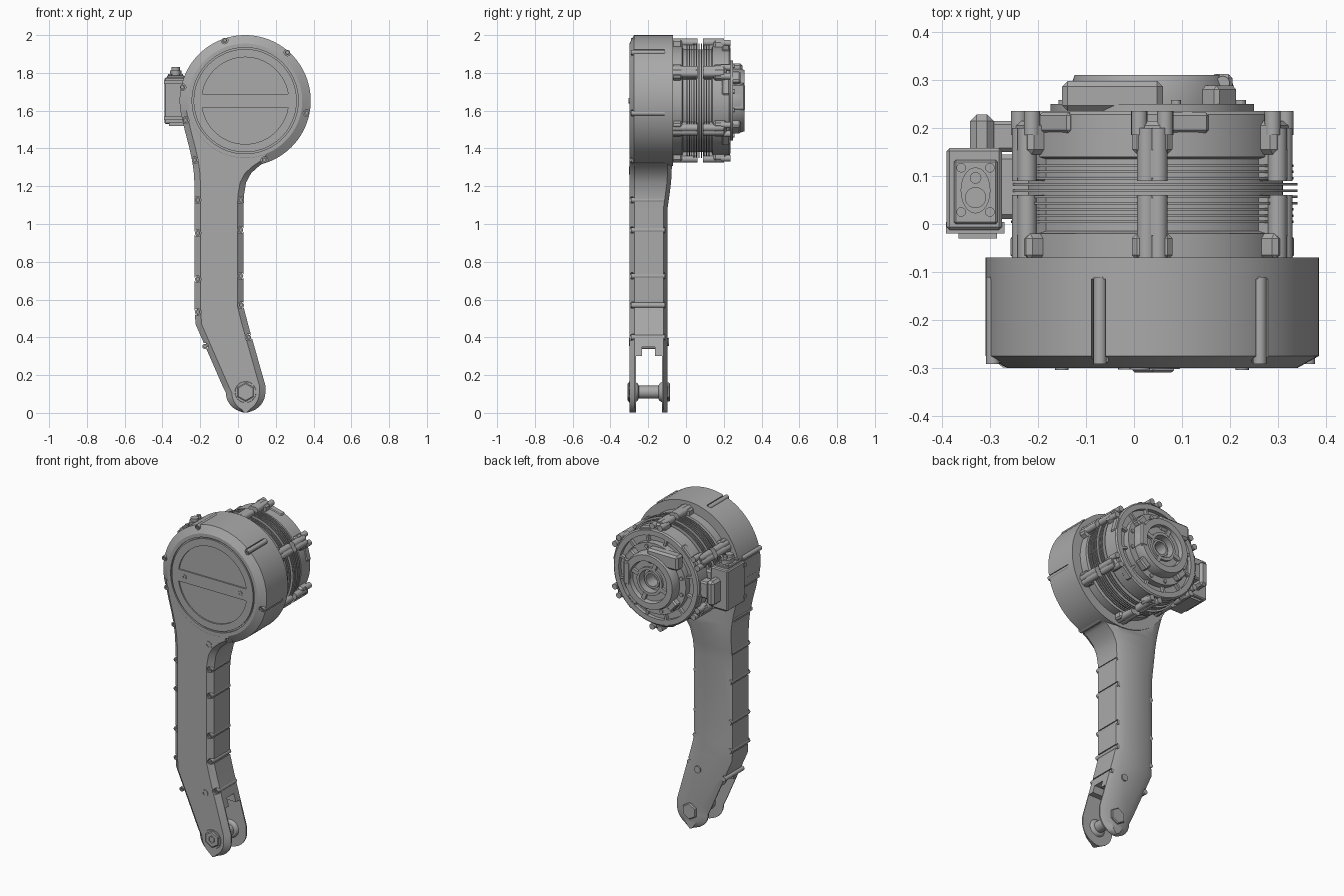
import bpy, bmesh
from math import sin, cos, pi, radians
from mathutils import Matrix, Vector

if "Cube" in bpy.data.objects:
    bpy.data.objects.remove(bpy.data.objects["Cube"])

grey = bpy.data.materials.new("machined_grey")
grey.use_nodes = True
grey.diffuse_color = (0.4, 0.4, 0.4, 1)
grey.node_tree.nodes["Principled BSDF"].inputs["Base Color"].default_value = grey.diffuse_color

CX, CZ = 0.038, 1.653            # drum and motor axis
AXIS = Matrix.Translation((CX, 0, CZ))


def finish(bm, name, matrix=Matrix(), smooth=True):
    bmesh.ops.remove_doubles(bm, verts=bm.verts, dist=1e-5)
    bmesh.ops.recalc_face_normals(bm, faces=bm.faces)
    bm.transform(matrix)
    me = bpy.data.meshes.new(name)
    bm.to_mesh(me)
    bm.free()
    me.materials.append(grey)
    ob = bpy.data.objects.new(name, me)
    bpy.context.collection.objects.link(ob)
    if smooth:
        shade(ob)
    return ob


def select(ob):
    bpy.ops.object.select_all(action='DESELECT')
    ob.select_set(True)
    bpy.context.view_layer.objects.active = ob


def shade(ob):
    select(ob)
    bpy.ops.object.shade_smooth_by_angle(angle=radians(28))


def boolean(ob, tool, operation):
    select(ob)
    mod = ob.modifiers.new("cut", 'BOOLEAN')
    mod.operation, mod.object, mod.solver = operation, tool, 'EXACT'
    bpy.ops.object.modifier_apply(modifier=mod.name)
    bpy.data.objects.remove(tool)


def loft(name, rings, closed=False, matrix=Matrix(), smooth=True):
    """Skin a list of equal-length point rings."""
    bm = bmesh.new()
    vs = [[bm.verts.new(p) for p in ring] for ring in rings]
    n = len(vs[0])
    pairs = list(zip(vs, vs[1:])) + ([(vs[-1], vs[0])] if closed else [])
    for a, b in pairs:
        for i in range(n):
            bm.faces.new((a[i], a[(i + 1) % n], b[(i + 1) % n], b[i]))
    if not closed:
        bm.faces.new(vs[0])
        bm.faces.new(vs[-1])
    return finish(bm, name, matrix, smooth)


def lathe(name, profile, closed=False, n=72, matrix=AXIS):
    """Revolve (radius, y) points round the y axis; open profiles get capped."""
    rings = [[(r * cos(2 * pi * i / n), y, r * sin(2 * pi * i / n)) for i in range(n)]
             for r, y in profile]
    return loft(name, rings, closed, matrix)


def rod(name, x, z, r, y0, y1, n=20, matrix=Matrix()):
    return lathe(name, [(r, y0), (r, y1)], n=n, matrix=matrix @ Matrix.Translation((x, 0, z)))


def box(name, lo, hi, bevel=0.0, matrix=Matrix()):
    bm = bmesh.new()
    bmesh.ops.create_cube(bm, size=1)
    lo, hi = Vector(lo), Vector(hi)
    for v in bm.verts:
        v.co = Vector(a + (b - a) * (c + 0.5) for a, b, c in zip(lo, hi, v.co))
    if bevel:
        bmesh.ops.bevel(bm, geom=bm.edges[:], offset=bevel, segments=1, affect='EDGES')
    return finish(bm, name, matrix, False)


def post(name, x, y, z0, z1, r, sy=1.0, n=24):
    turn = Matrix.Translation((x, y, 0)) @ Matrix.Diagonal((1, sy, 1, 1)) @ Matrix.Rotation(pi / 2, 4, 'X')
    return lathe(name, [(r, z0), (r, z1)], n=n, matrix=turn)


def spoke(angle):
    return AXIS @ Matrix.Rotation(-radians(angle), 4, 'Y')


# Leg: chamfered sections (z, left x, right x, back y)
sections = [(1.6, -.305, .1, -.075), (1.5, -.283, .2, -.075), (1.4, -.257, .2, -.075),
            (1.345, -.245, .17, -.075), (1.31, -.239, .115, -.075), (1.27, -.234, .07, -.076),
            (1.22, -.231, .043, -.079), (1.15, -.23, .031, -.088), (1.08, -.23, .03, -.098),
            (.56, -.23, .03, -.098), (.47, -.225, .053, -.098), (.145, -.083, .145, -.098)]
for k in range(0, 80, 10):
    h = .105
    sections.append((.109 - h * sin(radians(k)), .04 - h * cos(radians(k)), .04 + h * cos(radians(k)), -.098))
sections.append((.001, .03, .05, -.098))
rings = []
for z, a, b, back in sections:
    c = min(.032, (b - a) * .3)
    d = min(.05, (b - a) * .3)
    rings.append([(a + c, -.299, z), (b - c, -.299, z), (b, -.272, z), (b, back - .022, z),
                  (b - d, back, z), (a + d, back, z), (a, back - .022, z), (a, -.272, z)])
body = loft("leg_housing", rings, smooth=False)

# Drum housing joined to the leg
drum = lathe("drum", [(.302, -.3), (.347, -.275), (.347, -.07)], n=96)
boolean(body, drum, 'UNION')

# Front cover: ring groove and two half-round recesses
boolean(body, lathe("groove", [(.273, -.32), (.281, -.32), (.281, -.29), (.273, -.29)], True), 'DIFFERENCE')
for s in (1, -1):
    arc = [(.23 * cos(radians(9 + 162 * i / 40)), s * .23 * sin(radians(9 + 162 * i / 40))) for i in range(41)]
    half = loft("half_recess", [[(x, y, z) for x, z in arc] for y in (-.32, -.292)], matrix=AXIS, smooth=False)
    boolean(body, half, 'DIFFERENCE')

# Fork slot at the foot
boolean(body, box("slot", (-.4, -.266, -.1), (.4, -.128, .3)), 'DIFFERENCE')
boolean(body, box("slot_top", (-.4, -.232, .2), (.4, -.165, .348)), 'DIFFERENCE')

# Rim screws sitting in side grooves
rim = [(-.071, 1.972), (.262, 1.908), (.363, 1.587), (.14, 1.338), (-.23, 1.338), (-.278, 1.55),
       (-.294, 1.724), (-.175, .352), (.056, .4), (.018, .57)]
rim += [(-.214, z) for z in (1.127, .952, .708, .534)] + [(.014, z) for z in (1.127, .968, .725)]
for x, z in rim:
    boolean(body, rod("screw_groove", x, z, .018, -.35, -.115, 16), 'DIFFERENCE')
    lathe("rim_screw", [(.007, -.283), (.007, -.292), (.014, -.292), (.014, -.11)], n=16,
          matrix=Matrix.Translation((x, 0, z)))
for x, z in ((-.012, .375), (.012, 1.283)):
    lathe("face_screw", [(.011, -.294), (.011, -.303), (.021, -.303), (.021, -.09)], n=20,
          matrix=Matrix.Translation((x, 0, z)))
for x in (-.15, .225):
    lathe("cover_screw", [(.007, -.297), (.007, -.304), (.014, -.304), (.014, -.29)], n=16,
          matrix=Matrix.Translation((x, 0, CZ)))
shade(body)

# Foot axle with hex ends
foot = Matrix.Translation((.04, 0, .11))
rod("foot_axle", .04, .11, .034, -.29, -.105, 32)
lathe("axle_collar_front", [(.055, -.27), (.045, -.255), (.034, -.25)], n=32, matrix=foot)
lathe("axle_collar_back", [(.034, -.146), (.045, -.141), (.055, -.126)], n=32, matrix=foot)
hexed = foot @ Matrix.Rotation(pi / 6, 4, 'Y')
lathe("foot_washer", [(.058, -.295), (.055, -.302)], n=32, matrix=foot)
lathe("foot_nut", [(.022, -.300), (.022, -.309), (.044, -.309), (.05, -.305), (.05, -.29)], n=6, matrix=hexed)
lathe("foot_bolt_tip", [(.016, -.29), (.016, -.308)], n=16, matrix=foot)
lathe("foot_bolt_head", [(.05, -.11), (.05, -.09), (.045, -.084)], n=6, matrix=hexed)

# Motor shell with recessed rear face and stepped hub bore
lathe("motor_shell", [(.29, -.08), (.29, -.02), (.272, -.015), (.272, .135), (.288, .14),
                      (.288, .228), (.28, .235), (.25, .235), (.25, .212), (.212, .212),
                      (.212, .25), (.17, .25), (.17, .285), (.162, .31), (.125, .31),
                      (.12, .285), (.085, .285), (.085, .298), (.068, .298), (.068, .25),
                      (.05, .25), (.05, .275), (.038, .275), (.038, .2)], n=96)

# Cooling fins
for i in range(10):
    y = .002 + i * .013
    r = .303 if 3 <= i <= 6 else .294
    lathe("cooling_fin", [(.265, y), (r, y), (r, y + .005), (.265, y + .005)], True)

# Six clamp lugs, split front and rear, with through bolts
for a in range(30, 390, 60):
    m = spoke(a)
    box("lug_front", (.25, -.075, -.042), (.322, -.02, .042), .01, m)
    box("lug_front_neck", (.25, -.03, -.026), (.325, .06, .026), .006, m)
    box("lug_rear_neck", (.25, .09, -.026), (.325, .16, .026), .006, m)
    box("lug_rear", (.25, .145, -.042), (.318, .215, .042), .01, m)
    for s in (-1, 1):
        rod("lug_prong", .305, s * .027, .017, .185, .235, 16, m)
        rod("lug_bolt", .308, s * .012, .02, -.07, .06, 16, m)
        rod("lug_bolt_rear", .308, s * .012, .02, .09, .2, 16, m)

# Rear face ribs, pads and hub screws
for a in range(0, 360, 30):
    m = spoke(a + 15)
    box("rear_rib", (.205, .205, -.007), (.255, .232, .007), 0, m)
    rod("rear_screw", .191, 0, .011, .245, .258, 12, m)
    if a % 60 == 0:
        box("rim_bridge", (.255, .19, -.045), (.292, .232, .045), .006, m)
for a in (40, 130, 220, 310):
    box("hub_tab", (.15, .24, -.035), (.205, .288, .035), .008, spoke(a))
for a in range(20, 380, 90):
    box("hub_web", (.08, .27, -.012), (.13, .3, .012), 0, spoke(a))

# Hub cable clamp and cover block
box("hub_cover", (-.15, .235, 1.76), (.06, .298, 1.85), .012)
box("cable_clamp", (.16, .24, 1.6), (.205, .312, 1.74), .008)
for y in (.26, .294):
    post("clamp_screw", .185, y, 1.735, 1.746, .014)

# Side connector
box("connector_body", (-.39, -.012, 1.53), (-.275, .158, 1.775), .006)
for z in (1.55, 1.74):
    box("connector_rail", (-.392, -.02, z), (-.27, .004, z + .02), 0)
box("connector_base", (-.365, -.03, 1.518), (-.285, .14, 1.54), 0)
box("connector_plate", (-.375, 0, 1.77), (-.284, .133, 1.787), .004)
box("connector_bridge", (-.29, .01, 1.57), (-.2, .145, 1.74), .01)
box("connector_plug", (-.342, .14, 1.57), (-.292, .228, 1.72), .014)
box("plug_bridge", (-.3, .15, 1.6), (-.22, .215, 1.7), .008)
post("connector_socket", -.33, .07, 1.78, 1.812, .031, 1.55)
post("connector_knob", -.33, .055, 1.81, 1.83, .022)
post("connector_pin", -.33, .096, 1.81, 1.83, .012)
for x in (-.36, -.3):
    for y in (.025, .117):
        post("plate_screw", x, y, 1.785, 1.793, .01, n=12)
for z in (1.6, 1.7):
    rod("connector_screw", -.353, z, .009, -.018, .01, 12)
